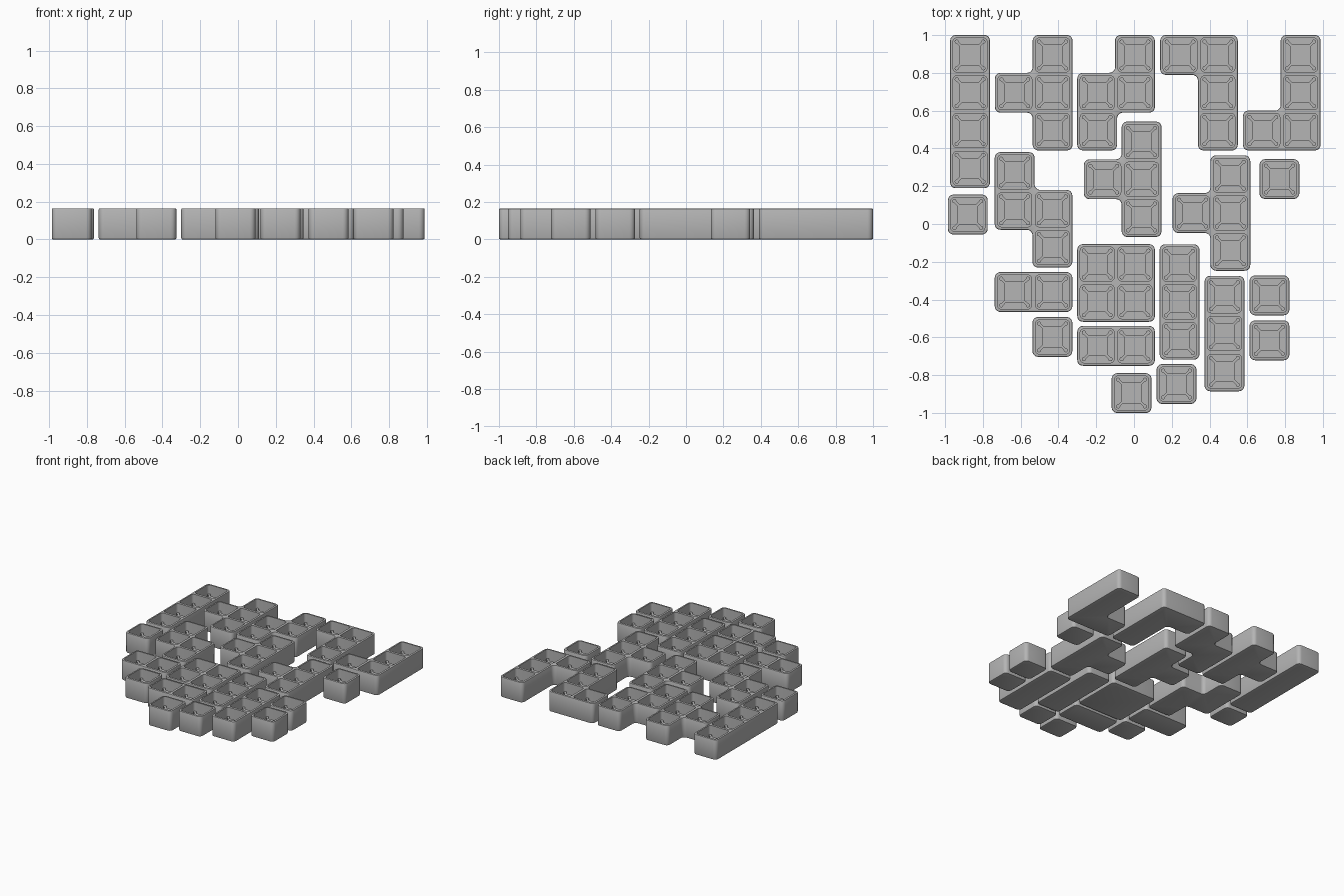
import bpy, bmesh, math
from mathutils import Vector

if "Cube" in bpy.data.objects:
    bpy.data.objects.remove(bpy.data.objects["Cube"])

PITCH, HEIGHT, RIM = 0.2, 0.165, 0.0055
FLOOR, PAD_TOP = 0.075, 0.095

grey = bpy.data.materials.new("plain grey")
grey.diffuse_color = (0.46, 0.46, 0.46, 1)
grey.use_nodes = True
grey.node_tree.nodes["Principled BSDF"].inputs["Base Color"].default_value = grey.diffuse_color

# name, position of cell (0, 0), occupied cells as (column, row upward)
TRAYS = [
    ("bar_of_four", -0.868, 0.295, [(0, 0), (0, 1), (0, 2), (0, 3)]),
    ("tee_back_left", -0.431, 0.495, [(0, 0), (0, 1), (0, 2), (-1, 1)]),
    ("zigzag_back", 0.005, 0.695, [(0, 0), (0, 1), (-1, 0), (-1, -1)]),
    ("hook_back", 0.444, 0.495, [(0, 0), (0, 1), (0, 2), (-1, 2)]),
    ("hook_right", 0.882, 0.495, [(0, 0), (0, 1), (0, 2), (-1, 0)]),
    ("tee_centre", 0.04, 0.037, [(0, 0), (0, 1), (0, 2), (-1, 1)]),
    ("zigzag_left", -0.632, 0.075, [(0, 0), (0, 1), (1, 0), (1, -1)]),
    ("tee_right", 0.51, -0.142, [(0, 0), (0, 1), (0, 2), (-1, 1)]),
    ("pair_left", -0.632, -0.36, [(0, 0), (1, 0)]),
    ("square_of_four", -0.195, -0.412, [(0, 0), (1, 0), (0, 1), (1, 1)]),
    ("bar_of_three_inner", 0.241, -0.613, [(0, 0), (0, 1), (0, 2)]),
    ("bar_of_three_outer", 0.479, -0.78, [(0, 0), (0, 1), (0, 2)]),
    ("pair_front", -0.195, -0.645, [(0, 0), (1, 0)]),
]
SINGLES = [(-0.88, 0.05), (0.77, 0.238), (-0.432, -0.598), (0.717, -0.378),
           (0.717, -0.616), (-0.013, -0.895), (0.225, -0.847)]
TRAYS += [(f"single_{i + 1}", x, y, [(0, 0)]) for i, (x, y) in enumerate(SINGLES)]


def corners_of(cells):
    """Trace the counterclockwise outline of the joined cells."""
    edges = set()
    for c, r in cells:
        q = [(c, r), (c + 1, r), (c + 1, r + 1), (c, r + 1)]
        for a, b in zip(q, q[1:] + q[:1]):
            if (b, a) in edges:
                edges.remove((b, a))
            else:
                edges.add((a, b))
    nxt = dict(edges)
    start = p = min(nxt)
    path = []
    while True:
        path.append(p)
        p = nxt[p]
        if p == start:
            break
    return [Vector(((a - 0.5) * PITCH, (b - 0.5) * PITCH)) for a, b in path]


def rounded(points, grow, radius, offset=0.0, steps=5):
    """Push an outline outward and round its corners, both inner and outer."""
    out = []
    for i, p in enumerate(points):
        d1 = (p - points[i - 1]).normalized()
        d2 = (points[(i + 1) % len(points)] - p).normalized()
        turn = d1.cross(d2)
        if abs(turn) < 0.5:
            continue
        s = 1 if turn > 0 else -1
        n1, n2 = Vector((d1.y, -d1.x)), Vector((d2.y, -d2.x))
        centre = p + (n1 + n2) * (grow - s * radius)
        for k in range(steps + 1):
            t = k / steps * math.pi / 2
            out.append(centre + s * (radius + s * offset) * (n1 * math.cos(t) + n2 * math.sin(t)))
    return out


def pad_outline(cx, cy):
    """Square with a narrow round-ended arm at each corner."""
    half, neck, reach, bulb = 0.055, 0.007, 0.1, 0.011
    u0 = half * math.sqrt(2) - neck
    arm = [(u0, -neck)]
    for k in range(9):
        a = math.radians(-140 + 35 * k)
        arm.append((reach + bulb * math.cos(a), bulb * math.sin(a)))
    arm.append((u0, neck))
    out = []
    for quarter in range(4):
        a = math.pi / 4 + quarter * math.pi / 2
        for u, v in arm:
            out.append(Vector((cx + u * math.cos(a) - v * math.sin(a),
                               cy + u * math.sin(a) + v * math.cos(a))))
    return out


def ring(bm, pts, z):
    vs = [bm.verts.new((p.x, p.y, z)) for p in pts]
    return vs, [bm.edges.new((a, b)) for a, b in zip(vs, vs[1:] + vs[:1])]


def bridge(bm, a, b):
    n = len(a)
    for i in range(n):
        j = (i + 1) % n
        bm.faces.new((a[i], a[j], b[j], b[i]))


def fill(bm, edges):
    bmesh.ops.triangle_fill(bm, use_beauty=True, edges=edges)


def make_tray(name, x, y, cells):
    bm = bmesh.new()
    # Outer shell with softened lower and upper edges
    outline = corners_of(cells)
    levels = [(-0.008, 0.0), (-0.0023, 0.0023), (0, 0.008),
              (0, HEIGHT - 0.006), (-0.0018, HEIGHT - 0.0018), (-0.006, HEIGHT)]
    rings = [ring(bm, rounded(outline, RIM, 0.03, off), z) for off, z in levels]
    for a, b in zip(rings, rings[1:]):
        bridge(bm, a[0], b[0])
    fill(bm, rings[0][1])
    top_edges = list(rings[-1][1])
    # Open compartments, each with a raised pad on its floor
    for c, r in cells:
        square = [p + Vector((c, r)) * PITCH for p in corners_of([(0, 0)])]
        mouth = ring(bm, rounded(square, -0.01, 0.02), HEIGHT)
        base = ring(bm, rounded(square, -0.01, 0.02), FLOOR)
        bridge(bm, mouth[0], base[0])
        top_edges += mouth[1]
        shape = pad_outline(c * PITCH, r * PITCH)
        low, high = ring(bm, shape, FLOOR), ring(bm, shape, PAD_TOP)
        bridge(bm, low[0], high[0])
        fill(bm, base[1] + low[1])
        fill(bm, high[1])
    fill(bm, top_edges)
    bmesh.ops.recalc_face_normals(bm, faces=bm.faces[:])
    mesh = bpy.data.meshes.new(name)
    bm.to_mesh(mesh)
    bm.free()
    mesh.materials.append(grey)
    ob = bpy.data.objects.new(name, mesh)
    ob.location = (x, y, 0)
    bpy.context.collection.objects.link(ob)
    return ob


for tray in TRAYS:
    ob = make_tray(*tray)
    ob.select_set(True)
    bpy.context.view_layer.objects.active = ob
bpy.ops.object.shade_smooth_by_angle(angle=math.radians(40))
